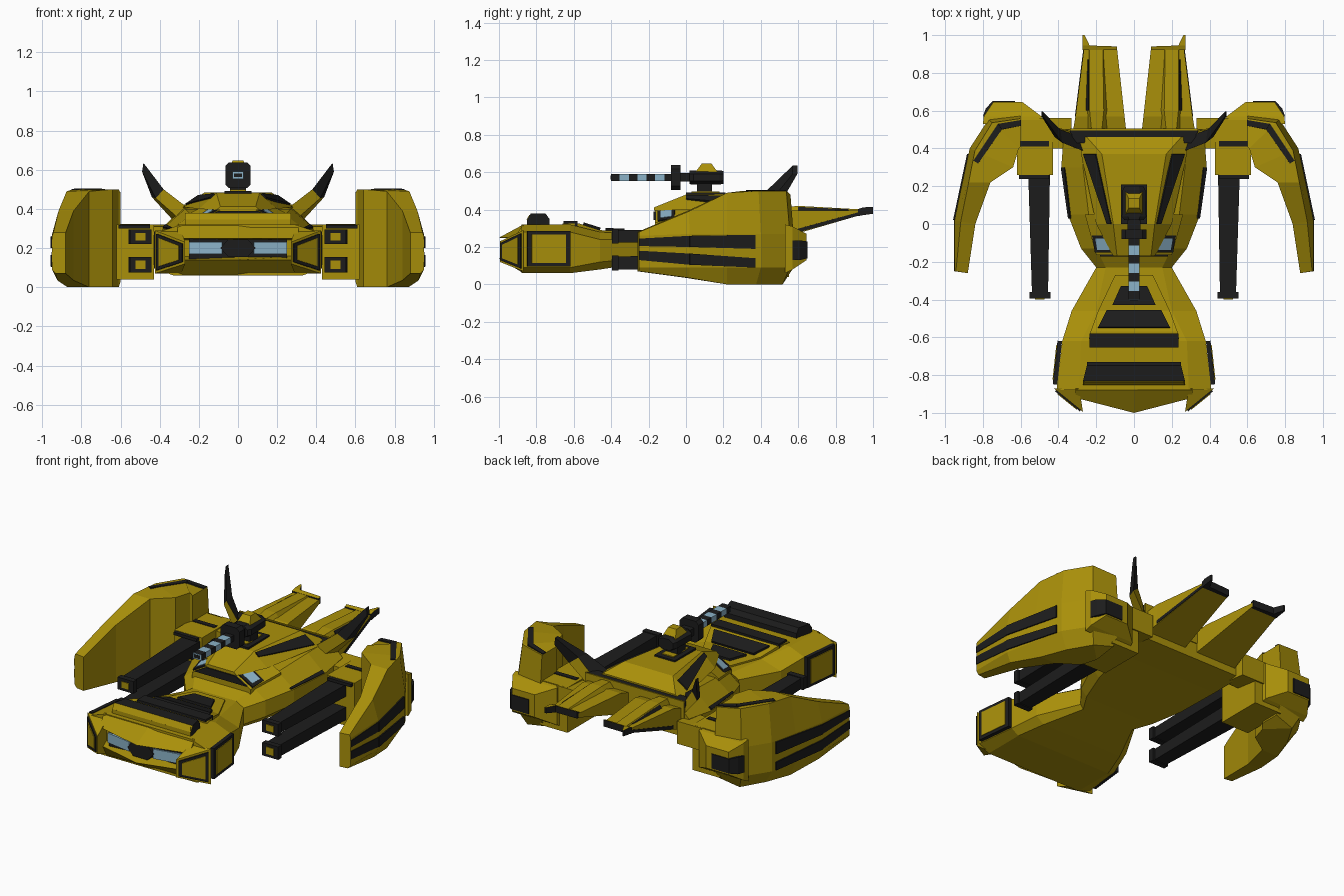
import bpy, bmesh
from mathutils import Vector as V

def material(name, c):
    m = bpy.data.materials.new(name)
    m.diffuse_color = (*c, 1)
    return m

YELLOW = material("mustard yellow", (0.40, 0.28, 0.003))
DARK = material("charcoal", (0.012, 0.012, 0.012))
BLUE = material("pale blue", (0.26, 0.45, 0.58))

def finish(name, bm, mats, mirror, rule=None):
    bmesh.ops.recalc_face_normals(bm, faces=bm.faces)
    bm.normal_update()
    if rule:
        for f in bm.faces:
            f.material_index = rule(f)
    me = bpy.data.meshes.new(name)
    bm.to_mesh(me)
    bm.free()
    for m in mats:
        me.materials.append(m)
    ob = bpy.data.objects.new(name, me)
    bpy.context.collection.objects.link(ob)
    if mirror:
        ob.modifiers.new("mirror", 'MIRROR').use_mirror_merge = False
    return ob

def loft(name, rings, mats, mirror=False, rule=None):
    """Skin a row of equal-length point rings and cap both ends."""
    if not isinstance(mats, list):
        mats = [mats]
    bm = bmesh.new()
    vs = [[bm.verts.new(p) for p in r] for r in rings]
    n = len(vs[0])
    for a, b in zip(vs, vs[1:]):
        for i in range(n):
            j = (i + 1) % n
            bm.faces.new((a[i], a[j], b[j], b[i]))
    bm.faces.new(vs[0])
    bm.faces.new(vs[-1])
    return finish(name, bm, mats, mirror, rule)

def sym(y, half):
    """Full ring across x from its right half, bottom to top."""
    return [(x, y, z) for x, z in half] + [(-x, y, z) for x, z in reversed(half)]

def rect(y, x0, x1, z0, z1):
    return [(x0, y, z0), (x1, y, z0), (x1, y, z1), (x0, y, z1)]

def box(name, x, y, z, mat, mirror=False):
    return loft(name, [rect(y[0], *x, *z), rect(y[1], *x, *z)], mat, mirror)

def plate(name, pts, out, mat, t=0.008, scale=1.0, mirror=True):
    """Thin raised panel over a quad, pushed towards 'out'."""
    p = [V(q) for q in pts]
    c = sum(p, V()) / len(p)
    p = [c + (q - c) * scale for q in p]
    n = (p[2] - p[0]).cross(p[3] - p[1]).normalized()
    if n.dot(V(out)) < 0:
        n = -n
    return loft(name, [[q - n * 0.004 for q in p], [q + n * t for q in p]], mat, mirror)

# --- hull: nose, neck and centre body in one skin
loft("hull", [sym(y, h) for y, h in [
    (-.88, [(.33, .06), (.41, .09), (.41, .28), (.29, .32)]),
    (-.62, [(.33, .06), (.38, .09), (.38, .28), (.28, .32)]),
    (-.46, [(.28, .08), (.33, .12), (.33, .24), (.20, .28)]),
    (-.23, [(.18, .115), (.20, .14), (.20, .24), (.15, .27)]),
    (-.13, [(.24, .13), (.28, .17), (.28, .27), (.20, .33)]),
    (.05, [(.30, .15), (.35, .20), (.35, .29), (.24, .37)]),
    (.30, [(.34, .18), (.385, .22), (.385, .30), (.27, .40)]),
    (.50, [(.36, .20), (.37, .23), (.37, .32), (.28, .41)])]], YELLOW)
plate("hull_side_stripe", [(.345, .03, .295), (.383, .3, .302), (.365, .3, .316), (.335, .03, .302)],
      (1, 0, 1), DARK)

# --- nose brow, chin, headlights
def nose_wedge(name, z_back, z_tip, z_in):
    loft(name, [[(x, -.87, z_back), (x, y, z_tip), (x, -.87, z_in)]
                for x, y in [(-.31, -.92), (0, -1.0), (.31, -.92)]], YELLOW)
nose_wedge("nose_brow", .32, .25, .24)
nose_wedge("nose_chin", .06, .14, .16)
box("headlight_recess", (-.25, .25), (-.91, -.87), (.14, .25), DARK)
plate("headlight", [(.08, -.945, .17), (.25, -.915, .17), (.25, -.915, .23), (.08, -.945, .23)],
      (0, -1, 0), BLUE)
hexa = [(-.09, .2), (-.05, .155), (.05, .155), (.09, .2), (.05, .245), (-.05, .245)]
loft("nose_grille", [[(x, -.9, z) for x, z in hexa], [(x, -.96, z) for x, z in hexa]], DARK)

# --- cheek wedges with framed panels, nose side panels
loft("cheek", [[(.27, -.995, z0), (.425, -.87, z2), (.29, -.87, z2)]
               for z0, z2 in [(.12, .07), (.23, .29)]], YELLOW, True)
cheek = [(.27, -.995, .12), (.425, -.87, .07), (.425, -.87, .29), (.27, -.995, .23)]
plate("cheek_frame", cheek, (1, -1, 0), DARK, .008, .85)
plate("cheek_panel", cheek, (1, -1, 0), YELLOW, .012, .66)
side = [(.41, -.85, .095), (.385, -.62, .095), (.385, -.62, .285), (.41, -.85, .285)]
plate("nose_side_frame", side, (1, 0, 0), DARK, .020)
plate("nose_side_panel", side, (1, 0, 0), YELLOW, .024, .80)

# --- hood slats
loft("hood_scoop", [rect(-.85, -.27, .27, .31, .345), rect(-.83, -.27, .27, .31, .378),
                    rect(-.75, -.25, .25, .31, .378), rect(-.73, -.25, .25, .31, .35)],
     [DARK, YELLOW], rule=lambda f: 1 if f.normal.y < -.8 else 0)
plate("hood_scoop_front", [(-.27, -.85, .345), (.27, -.85, .345), (.26, -.835, .37), (-.26, -.835, .37)],
      (0, -1, .5), YELLOW, .003, mirror=False)
loft("hood_panel", [[(-.25, -.66, .30), (.25, -.66, .30), (.25, -.66, .325), (-.25, -.66, .325)],
                    rect(-.57, -.23, .23, .28, .325), rect(-.46, -.19, .19, .26, .29),
                    rect(-.27, -.10, .10, .25, .282)], YELLOW)
box("hood_slat_wide", (-.235, .235), (-.655, -.58), (.30, .338), DARK)
for name, y0, x0, z0, y1, x1, z1 in [("hood_slat_middle", -.55, .19, .32, -.46, .145, .292),
                                     ("hood_slat_small", -.43, .115, .29, -.33, .07, .286)]:
    plate(name, [(-x0, y0, z0), (x0, y0, z0), (x1, y1, z1), (-x1, y1, z1)], (0, 0, 1), DARK,
          .012, mirror=False)

# --- cabin and roof
loft("cabin", [sym(-.165, [(.20, .26), (.20, .33), (.09, .395)]),
               sym(.05, [(.26, .30), (.26, .37), (.15, .43)])], YELLOW)
glass = [(.205, -.15, .338), (.22, -.06, .351), (.13, -.06, .407), (.105, -.15, .394)]
plate("window_frame", glass, (1, 0, 1), DARK, .005)
plate("window", glass, (1, 0, 1), BLUE, .008, .66)
plate("windscreen", [(-.18, -.165, .345), (.18, -.165, .345), (.1, -.165, .39), (-.1, -.165, .39)],
      (0, -1, 0), DARK, mirror=False)
loft("roof", [sym(-.17, [(.11, .395), (.09, .412)]), sym(0, [(.20, .40), (.11, .48)]),
              sym(.37, [(.28, .41), (.17, .485)]), sym(.46, [(.28, .40), (.25, .425)])], YELLOW)
plate("roof_stripe", [(.118, 0, .473), (.14, 0, .453), (.265, .37, .42), (.20, .37, .465)],
      (1, 0, 1), DARK)
box("rear_bar", (-.34, .34), (.43, .498), (.38, .416), DARK)
box("rear_lip", (-.34, .34), (.496, .505), (.30, .422), YELLOW)

# --- turret
def octa(y, x, z, c=.572, k=.5):
    q = [(x, -z * k), (x, z * k), (x * k, z), (-x * k, z), (-x, z * k), (-x, -z * k), (-x * k, -z), (x * k, -z)]
    return [(a, y, c + b) for a, b in q]
box("turret_base", (-.07, .07), (0, .21), (.47, .492), DARK)
box("turret_base_panel", (-.04, .04), (.03, .18), (.48, .498), YELLOW)
box("turret_post", (-.04, .04), (.06, .14), (.48, .55), DARK)
loft("turret_body", [octa(.02, .05, .036), octa(.04, .065, .038), octa(.18, .06, .038), octa(.2, .05, .034)], DARK)
loft("turret_cap", [[(-.045, .05, .6), (.045, .05, .6), (.045, .17, .6), (-.045, .17, .6)],
                    [(-.028, .085, .647), (.028, .085, .647), (.028, .135, .647), (-.028, .135, .647)]], YELLOW)
loft("turret_flange", [octa(-.08, .065, .066, k=.7), octa(-.03, .065, .066, k=.7)], DARK)
box("turret_neck", (-.035, .035), (-.03, .03), (.55, .595), DARK)
cuts = [-.40, -.355, -.305, -.26, -.21, -.165, -.115, -.07]
for i, (a, b) in enumerate(zip(cuts, cuts[1:])):
    box("turret_barrel_%d" % i, (-.029, .029), (a, b), (.554, .590), BLUE if i % 2 else DARK)
box("turret_muzzle_ring", (-.029, .029), (-.402, -.398), (.554, .590), BLUE)
box("turret_muzzle_bore", (-.02, .02), (-.404, -.398), (.562, .582), DARK)

# --- twin guns on each side
box("gun_housing", (.43, .62), (.26, .55), (.04, .32), YELLOW, True)
box("gun_housing_band", (.45, .60), (.41, .44), (.30, .324), DARK, True)
box("gun_housing_lip", (.45, .61), (.237, .27), (.30, .318), DARK, True)
loft("shoulder_link", [rect(.40, .33, .46, .20, .31), rect(.56, .33, .50, .18, .32)], YELLOW, True)
for name, z0, z1 in [("upper", .22, .295), ("lower", .075, .155)]:
    loft(name + "_gun_barrel", [rect(-.37, .455, .54, z0 + .005, z1 - .005),
                                rect(.27, .445, .56, z0, z1)], DARK, True)
    box(name + "_gun_muzzle", (.443, .553), (-.395, -.36), (z0, z1), DARK, True)
    box(name + "_gun_bore", (.473, .523), (-.399, -.39), (z0 + .018, z1 - .018), YELLOW, True)

# --- big curved side pods, lofted along their plan outline
def pod_ring(ix, iy, ox, oy, zl, zh, top):
    def p(t, z):
        return (ix + (ox - ix) * t, iy + (oy - iy) * t, z)
    return [p(0, zl), p(.75, zl), p(1, max(.09, zl + .02)), p(1, min(.27, zh - .02)), p(top, zh), p(0, zh)]
loft("side_pod", [pod_ring(*r) for r in [
    (.88, -.26, .95, -.25, .07, .28, .9), (.84, 0, .95, .02, .035, .39, .7),
    (.76, .22, .908, .22, 0, .49, .78), (.64, .30, .87, .40, 0, .50, .88),
    (.61, .40, .77, .555, 0, .50, .88), (.60, .41, .60, .575, .03, .48, .9)]], YELLOW, True)
for name, za, zb, zc in [("upper", (.205, .245), (.20, .26), (.19, .265)),
                         ("lower", (.13, .18), (.105, .165), (.09, .14))]:
    st = [(-.25, .95, za), (.02, .95, zb), (.37, .876, zc)]
    for i, ((ya, xa, a), (yb, xb, b)) in enumerate(zip(st, st[1:])):
        plate("pod_%s_stripe_%d" % (name, i), [(xa, ya, a[0]), (xb, yb, b[0]), (xb, yb, b[1]), (xa, ya, a[1])],
              (1, 0, 0), DARK, .004 if i == 0 else .008)
plate("pod_top_stripe_front", [(.72, .53, .5), (.70, .50, .5), (.825, .32, .5), (.85, .335, .498)], (0, 0, 1), DARK, .004)
plate("pod_top_stripe_rear", [(.60, .55, .482), (.60, .52, .482), (.70, .50, .5), (.72, .53, .5)], (0, 0, 1), DARK, .004)
loft("pod_rear_box", [rect(.53, .48, .80, .06, .32), rect(.57, .49, .795, .08, .31),
                      rect(.645, .59, .745, .13, .27)], YELLOW, True)
loft("pod_rear_vent", [rect(.57, .63, .80, .13, .235), rect(.61, .63, .785, .13, .235),
                       rect(.65, .63, .75, .14, .23)], DARK, True)

# --- horns: dark above and at the tip, yellow below and behind
loft("horn", [[(.25, .38, .40), (.29, .39, .34), (.33, .49, .34), (.31, .47, .39)],
              [(.38, .43, .50), (.42, .46, .455), (.44, .52, .46), (.39, .50, .50)],
              [(.483, .57, .635), (.49, .57, .59), (.49, .595, .59), (.483, .595, .635)]],
     [YELLOW, DARK], True,
     lambda f: 1 if f.calc_center_median().z > .5 or (f.normal.z > .3 and f.normal.y < .5) else 0)

# --- rear fins: yellow wedge, ridge, dark outer edge and tip
loft("rear_fin", [rect(.48, .04, .325, .24, .37), rect(.57, .05, .31, .265, .395),
                  rect(.93, .09, .265, .37, .395)], YELLOW, True)
loft("rear_fin_ridge", [[(.13, .50, .36), (.25, .50, .36), (.225, .50, .41), (.17, .50, .41)],
                        [(.14, .60, .39), (.25, .60, .39), (.235, .60, .42), (.16, .60, .42)],
                        [(.16, .92, .39), (.24, .92, .39), (.235, .92, .402), (.165, .92, .402)]], YELLOW, True)
plate("rear_fin_groove", [(.238, .6, .412), (.252, .6, .392), (.242, .87, .395), (.238, .87, .40)], (1, 0, 1), DARK, .004)
plate("rear_fin_edge", [(.31, .57, .27), (.265, .93, .37), (.265, .93, .388), (.31, .57, .29)], (1, 0, 0), DARK, .003)
loft("rear_fin_tip", [rect(.92, .09, .272, .366, .403), rect(.94, .09, .272, .368, .41),
                      rect(.945, .235, .272, .37, .412), rect(1.0, .262, .272, .378, .414)],
     [DARK, YELLOW], True, lambda f: 1 if f.normal.z > .5 else 0)
